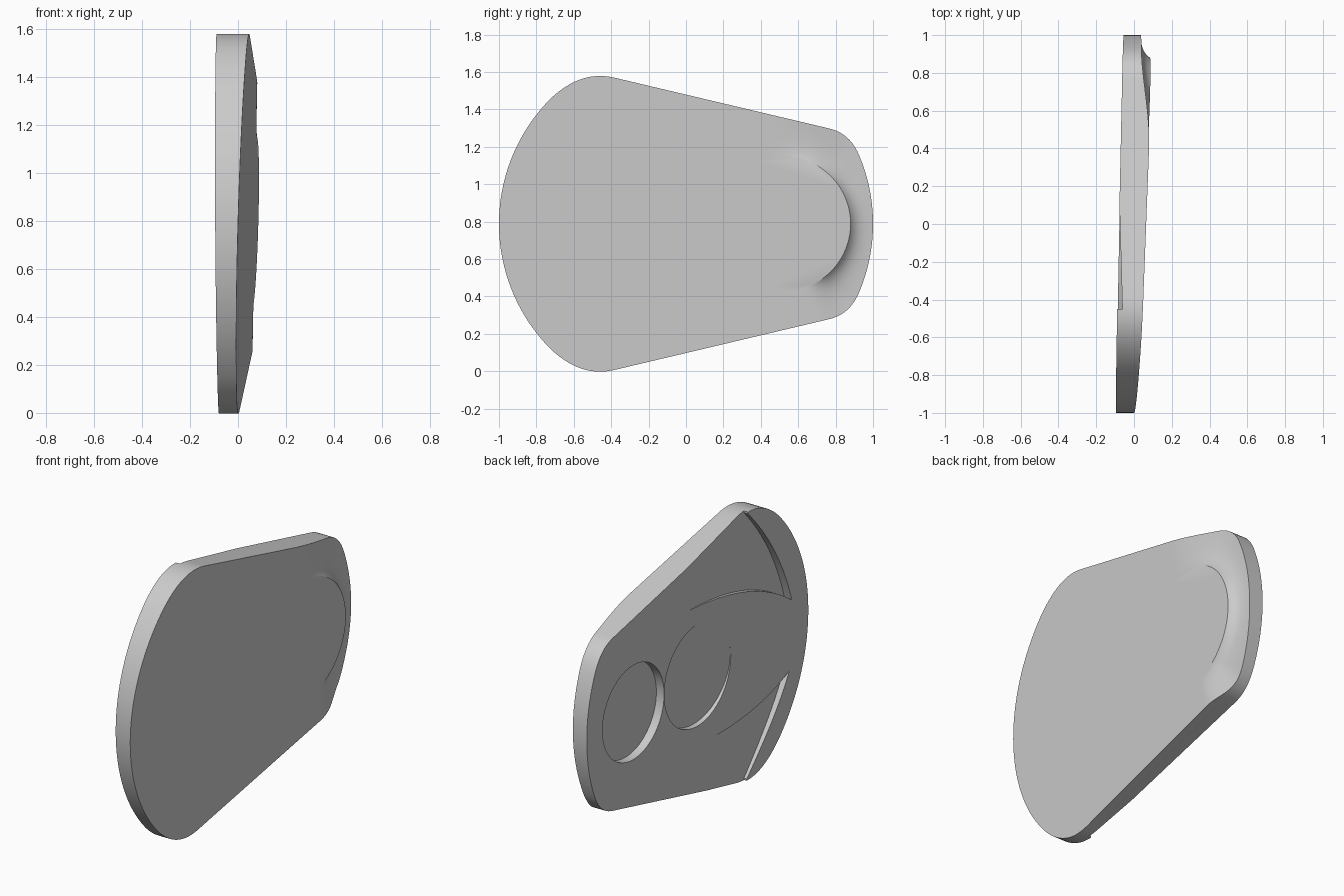
import bpy, bmesh, math
from mathutils import Vector

if "Cube" in bpy.data.objects:
    bpy.data.objects.remove(bpy.data.objects["Cube"])

MID = 0.788          # height of the symmetry line
HUB = Vector((0.52, MID))
HUB_R = 0.36

grey = bpy.data.materials.new("light_grey")
grey.use_nodes = True
colour = (0.6, 0.6, 0.6, 1)
grey.diffuse_color = colour
grey.node_tree.nodes["Principled BSDF"].inputs["Base Color"].default_value = colour


def outer_x(y, z):
    return 0.045 * (y + 1) + 0.028 * (z - MID)


def inner_x(y, z):
    return -0.095 + 0.02 * (y + 1) - 0.006 * (z - MID)


def smooth(a, b, v):
    t = max(0, min(1, (v - a) / (b - a)))
    return t * t * (3 - 2 * t)


def arc(cy, cz, r, a0, a1, n):
    angles = [math.radians(a0 + (a1 - a0) * i / n) for i in range(n + 1)]
    return [Vector((cy + r * math.cos(a), cz + r * math.sin(a))) for a in angles]


def bezier(a, b, c, n):
    return [a * (1 - t) ** 2 + b * 2 * t * (1 - t) + c * t * t
            for t in [i / n for i in range(1, n)]]


def make_object(name, bm):
    bmesh.ops.recalc_face_normals(bm, faces=bm.faces)
    mesh = bpy.data.meshes.new(name)
    bm.to_mesh(mesh)
    bm.free()
    mesh.materials.append(grey)
    obj = bpy.data.objects.new(name, mesh)
    bpy.context.collection.objects.link(obj)
    return obj


# Outline: upper half from the narrow end to the broad end, then mirrored
back_arc = arc(0.06, MID, 0.94, 0, 23, 18)
front_arc = arc(-0.05, MID, 0.95, 136, 180, 28)
side_a, side_b = Vector((0.76, 1.299)), Vector((-0.39, 1.571))
half = back_arc + bezier(back_arc[-1], Vector((0.875, 1.275)), side_a, 10)
half += [side_a.lerp(side_b, i / 40) for i in range(41)]
half += bezier(side_b, Vector((-0.57, 1.61)), front_arc[0], 12) + front_arc
outline = half + [Vector((p.x, 2 * MID - p.y)) for p in half[-2:0:-1]]

# Plate: flat inner face, outer face with a scooped crescent at the narrow end
bm = bmesh.new()
RINGS = 14
rings = []
for k in range(RINGS + 1):
    ring = []
    for p in outline:
        direction = (p - HUB).normalized()
        q = (HUB + direction * HUB_R).lerp(p, (k / RINGS) ** 1.6)
        angle = math.degrees(math.atan2(direction.y, direction.x))
        weight = smooth(102, 48, angle) if angle > 0 else smooth(-73, -48, angle)
        d = (q - HUB).length - HUB_R
        spread = 0.04 + 0.05 * smooth(30, 80, abs(angle))
        drop = 0.058 * weight * (1 - math.exp(-d / spread))
        ring.append(bm.verts.new((outer_x(*q) - drop, q.x, q.y)))
    rings.append(ring)
rings.append([bm.verts.new((inner_x(*p), p.x, p.y)) for p in outline])
for a, b in zip(rings, rings[1:]):
    for i in range(len(a)):
        j = (i + 1) % len(a)
        bm.faces.new((a[i], a[j], b[j], b[i]))
bm.faces.new(rings[0])
bm.faces.new(rings[-1])
plate = make_object("plate", bm)


# Recesses in the inner face, each a prism with a sloping floor
def recess(name, points, depth):
    bm = bmesh.new()
    low = [bm.verts.new((-0.3, p.x, p.y)) for p in points]
    top = [bm.verts.new((inner_x(*p) + depth(*p), p.x, p.y)) for p in points]
    for i in range(len(points)):
        j = (i + 1) % len(points)
        bm.faces.new((low[i], low[j], top[j], top[i]))
    bm.faces.new(low)
    bm.faces.new(top)
    cutter = make_object(name, bm)
    cutter.hide_render = True
    mod = plate.modifiers.new(name, "BOOLEAN")
    mod.operation = "DIFFERENCE"
    mod.solver = "EXACT"
    mod.object = cutter
    bpy.context.view_layer.objects.active = plate
    bpy.ops.object.modifier_apply(modifier=name)
    bpy.data.objects.remove(cutter)


recess("round_recess", arc(0.58, MID, 0.278, 0, 357, 119), lambda y, z: 0.05)
recess("sloped_recess", arc(0, MID, 0.3, 0, 357, 119),
       lambda y, z: 0.018 + 0.05 * y - 0.05 * (z - MID))

for name, tip, bend, end, fade in (
        ("upper_recess", (-0.85, 0.91), (-0.46, 1.2), (0.2, 1.2), 0.1),
        ("lower_recess", (-0.83, 0.50), (-0.5, 0.33), (0.1, 0.38), -0.1)):
    tip, bend, end = Vector(tip), Vector(bend), Vector(end)
    up = 1 if tip.y > MID else -1
    corner = Vector((-0.45, MID + 0.78 * up))
    outside = MID + 0.95 * up
    points = [tip] + bezier(tip, bend, end, 24) + [end, Vector((end.x, outside)),
              Vector((-0.45, outside)), corner]
    points += bezier(corner, Vector((-0.74, MID + 0.48 * up)), tip, 20)
    recess(name, points, lambda y, z: 0.05 * (fade - y))

# Smooth shading with crisp rims
bpy.ops.object.select_all(action="DESELECT")
plate.select_set(True)
bpy.context.view_layer.objects.active = plate
bpy.ops.object.shade_smooth_by_angle(angle=math.radians(30))
